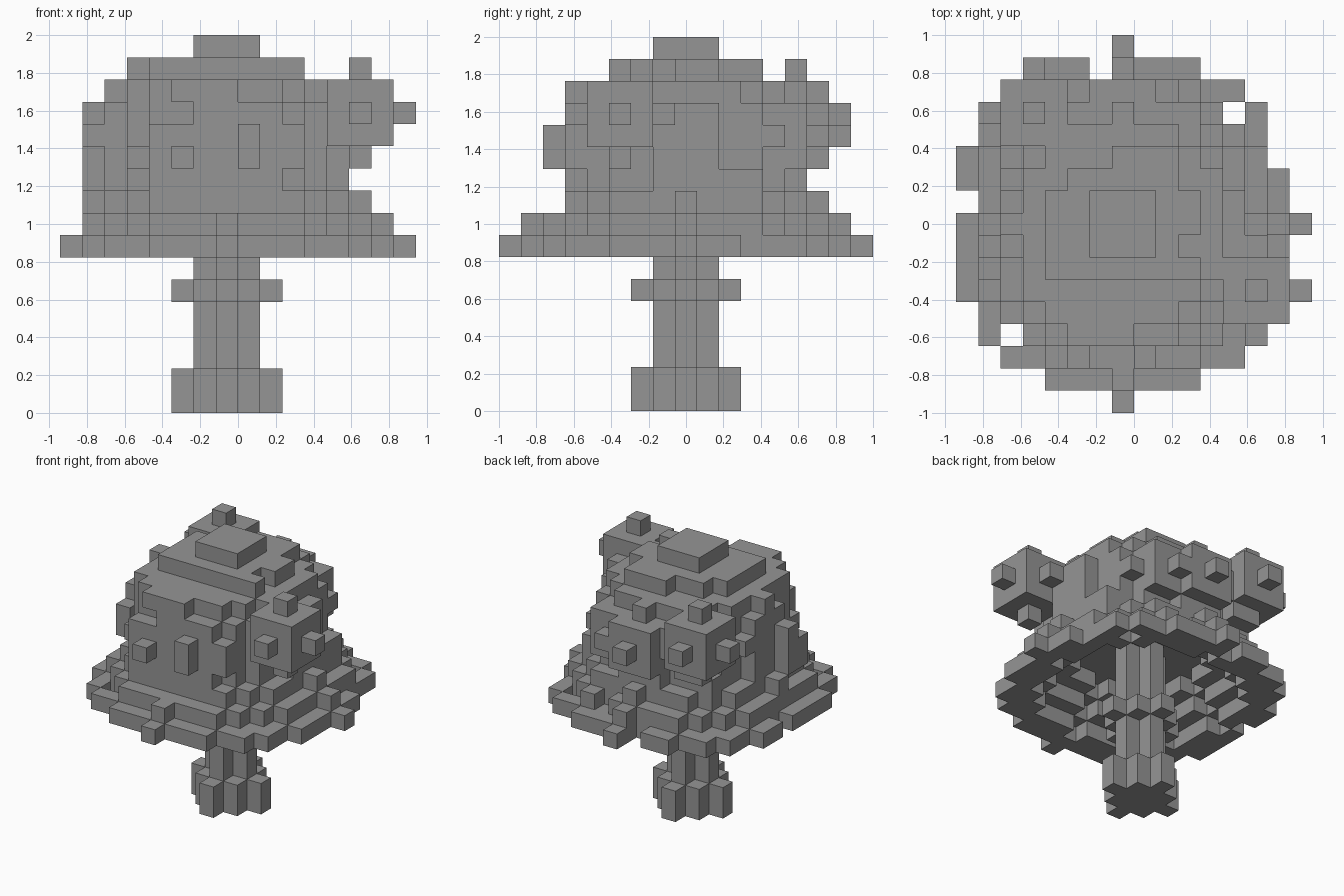
import bpy
import bmesh
import random
from mathutils import Vector

cube = bpy.data.objects.get("Cube")
if cube:
    bpy.data.objects.remove(cube, do_unlink=True)

random.seed(4)
S = 2 / 17                       # block size
CENTRE_X = -S / 2                # trunk axis
AXES = [Vector((1, 0, 0)), Vector((0, 1, 0)), Vector((0, 0, 1))]

grey = bpy.data.materials.new("plain_grey")
grey.use_nodes = True
grey.diffuse_color = (0.3, 0.3, 0.3, 1)
grey.node_tree.nodes["Principled BSDF"].inputs["Base Color"].default_value = (0.3, 0.3, 0.3, 1)


def disc(radius, k, inner=-1):
    """Blocks of one round layer, optionally with a round hole."""
    n = range(-9, 10)
    return {(i, j, k) for i in n for j in n
            if i * i + j * j <= radius * radius
            and (inner < 0 or i * i + j * j > inner * inner)}


def slab(i0, i1, j0, j1, k0, k1):
    """Rectangular group of blocks, ends included."""
    return {(i, j, k) for i in range(i0, i1 + 1) for j in range(j0, j1 + 1)
            for k in range(k0, k1 + 1)}


def diamond(radius, k):
    n = range(-radius, radius + 1)
    return {(i, j, k) for i in n for j in n if abs(i) + abs(j) <= radius}


def studded_box(i, j, k):
    """Box three blocks wide with a stud in the middle of each side."""
    cells = slab(i - 1, i + 1, j - 1, j + 1, k - 1, k + 1)
    for s in (-2, 2):
        cells |= {(i + s, j, k), (i, j + s, k), (i, j, k + s)}
    return cells


def build(name, cells, solid):
    """Mesh the outer skin of the blocks, leaving out faces between them."""
    bm = bmesh.new()
    for c in sorted(cells):
        pos = Vector(c)
        for n in range(3):
            u, v = AXES[(n + 1) % 3], AXES[(n + 2) % 3]
            for sign in (-1, 1):
                step = AXES[n] * sign
                if tuple(int(q) for q in pos + step) in solid:
                    continue
                mid = pos + step / 2
                corners = [(-1, -1), (1, -1), (1, 1), (-1, 1)][::sign]
                bm.faces.new([bm.verts.new(mid + u * a / 2 + v * b / 2) for a, b in corners])
    bmesh.ops.remove_doubles(bm, verts=bm.verts, dist=0.01)
    for vert in bm.verts:
        vert.co = Vector((vert.co.x * S + CENTRE_X, vert.co.y * S, (vert.co.z + 0.5) * S))
    mesh = bpy.data.meshes.new(name)
    bm.to_mesh(mesh)
    bm.free()
    mesh.materials.append(grey)
    bpy.context.collection.objects.link(bpy.data.objects.new(name, mesh))


# Trunk: wide foot, slim cross-shaped stem, collar
trunk = set()
for k in range(12):
    trunk |= diamond(2 if k in (0, 1, 5) else 1, k)

# Brim: two stepped rings with a few blocks missing
lower = disc(8, 7, 6) - {(-8, 0, 7), (-1, 7, 7), (5, 5, 7), (-5, -5, 7), (7, 3, 7), (-7, 1, 7)}
upper = disc(7, 8, 5) - {(-7, 0, 8), (5, 5, 8), (-5, -5, 8)}
ragged = {c for c in disc(7, 8, 6.2) if c[0] and c[1] and random.random() < 0.08}
brim = lower | (upper - ragged)

# Crown: dome over a hollow ring, with a few random bumps on the outside
crown = set()
radii = {9: 5.9, 10: 5.2, 11: 5.2, 12: 5.2, 13: 5.1, 14: 4.5, 16: 1.5}
for k, r in radii.items():
    crown |= disc(r, k, 4 if k == 9 else -1)
    if k < 15:
        bumps = {c for c in disc(r + 0.7, k, r) if random.random() < 0.15}
        crown |= {c for c in bumps if -6 <= c[0] <= 5 and -5 <= c[1] <= 5}
crown |= {(6, 0, 9), (0, 6, 9), (-6, 0, 9), (-6, -1, 12)}
crown |= slab(-6, -6, -2, -1, 10, 11) | slab(-2, 0, -5, -5, 14, 14)

# Lopsided top step of the crown
crown |= slab(-3, 3, -2, 1, 15, 15) | slab(-2, 2, 2, 2, 15, 15) | slab(0, 2, 3, 3, 15, 15)
crown.discard((3, -1, 15))

# Studded boxes sunk into or growing from the crown
boxes = {"front_left_box": (6, -3, 13), "back_right_box": (-4, 5, 13), "back_box": (0, 5, 12),
         "back_left_box": (2, 4, 12), "front_box_a": (-2, -4, 11), "front_box_b": (1, -4, 11),
         "front_box_c": (1, -4, 12), "side_box": (3, 2, 10)}

# Give every block to one part only, then mesh the parts
parts = {"trunk": trunk, "brim": brim, "crown": crown - trunk}
solid = trunk | brim | crown
for name, centre in boxes.items():
    # the hollow under the crown stays clear
    parts[name] = {c for c in studded_box(*centre) if c[2] > 9} - solid
    solid |= parts[name]
for name, cells in parts.items():
    build(name, cells, solid)
